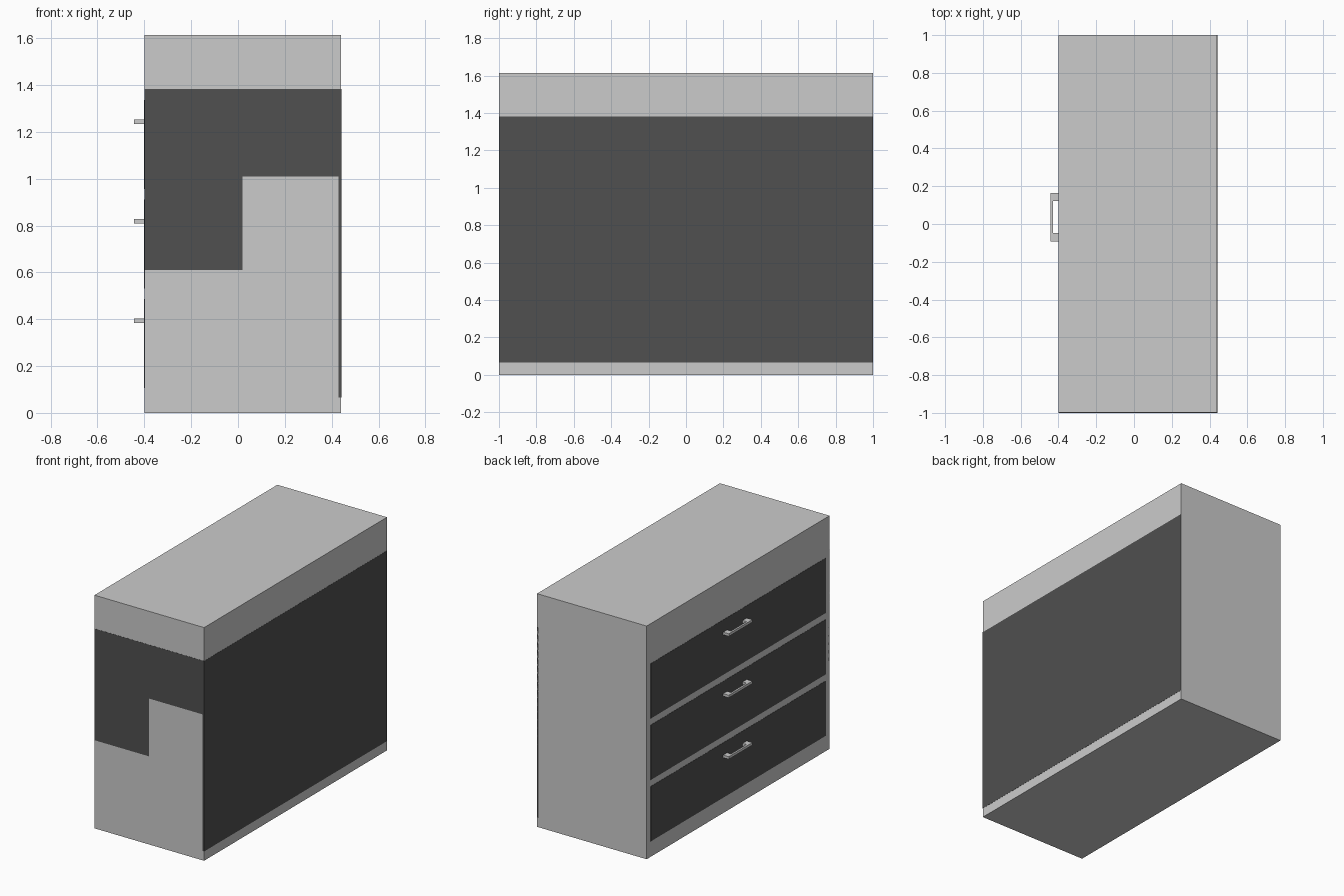
import bpy, bmesh

if "Cube" in bpy.data.objects:
    bpy.data.objects.remove(bpy.data.objects["Cube"])

dark = bpy.data.materials.new("dark_panel")
dark.diffuse_color = (0.08, 0.08, 0.08, 1)
dark.use_nodes = True
dark.node_tree.nodes["Principled BSDF"].inputs["Base Color"].default_value = dark.diffuse_color


def extrude_profile(name, pts, z0, z1, mat=None):
    bm = bmesh.new()
    face = bm.faces.new([bm.verts.new((x, y, z0)) for x, y in pts])
    ext = bmesh.ops.extrude_face_region(bm, geom=[face])
    verts = [g for g in ext["geom"] if isinstance(g, bmesh.types.BMVert)]
    bmesh.ops.translate(bm, verts=verts, vec=(0, 0, z1 - z0))
    bmesh.ops.recalc_face_normals(bm, faces=bm.faces)
    me = bpy.data.meshes.new(name)
    bm.to_mesh(me)
    bm.free()
    ob = bpy.data.objects.new(name, me)
    bpy.context.collection.objects.link(ob)
    if mat:
        me.materials.append(mat)
    return ob


def box(name, x, y, z, mat=None):
    pts = [(x[0], y[0]), (x[1], y[0]), (x[1], y[1]), (x[0], y[1])]
    return extrude_profile(name, pts, z[0], z[1], mat)


# Cabinet body
box("cabinet_body", (-0.399, 0.44), (-0.999, 1), (0, 1.613))

# Dark flush panels on the back and on one end
box("back_panel", (0.43, 0.441), (-1, 1), (0.065, 1.382), dark)
box("end_panel_upper", (-0.399, 0.43), (-1, -0.99), (1.01, 1.382), dark)
box("end_panel_lower", (-0.399, 0.02), (-1, -0.99), (0.61, 1.01), dark)

# Handle outline seen from above: two feet and a thin grip bar
handle = [(-0.39, -0.092), (-0.443, -0.092), (-0.443, 0.165), (-0.39, 0.165),
          (-0.39, 0.122), (-0.43, 0.122), (-0.43, -0.048), (-0.39, -0.048)]

# Three flush drawer fronts with handles
for i, level in enumerate(("bottom", "middle", "top")):
    z = 0.107 + i * 0.425
    box(level + "_drawer", (-0.4005, -0.38), (-0.957, 0.957), (z, z + 0.38), dark)
    extrude_profile(level + "_handle", handle, z + 0.277, z + 0.295)
